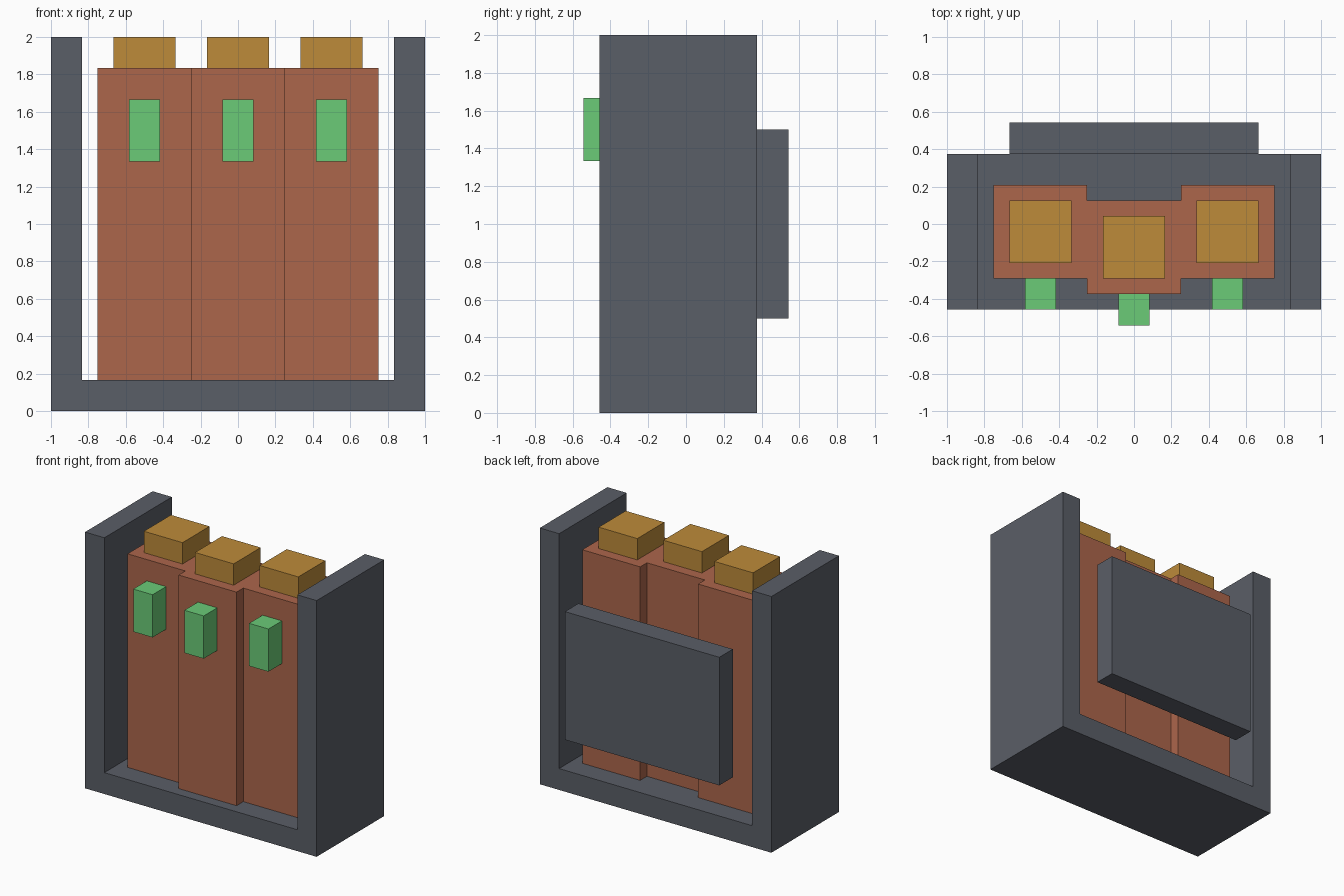
import bpy, bmesh

if "Cube" in bpy.data.objects:
    bpy.data.objects.remove(bpy.data.objects["Cube"])

U = 1 / 12  # design grid unit


def material(name, rgb):
    lin = [(c / 255 / 12.92) if c / 255 <= 0.04045 else ((c / 255 + 0.055) / 1.055) ** 2.4 for c in rgb]
    m = bpy.data.materials.new(name)
    m.diffuse_color = (*lin, 1)
    m.use_nodes = True
    m.node_tree.nodes["Principled BSDF"].inputs["Base Color"].default_value = m.diffuse_color
    return m


slate = material("slate grey", (90, 94, 103))
clay = material("clay red", (172, 102, 75))
brass = material("brass", (189, 139, 58))
green = material("indicator green", (107, 203, 119))


def finish(name, bm, mat):
    bmesh.ops.recalc_face_normals(bm, faces=bm.faces)
    mesh = bpy.data.meshes.new(name)
    bm.to_mesh(mesh)
    bm.free()
    mesh.materials.append(mat)
    obj = bpy.data.objects.new(name, mesh)
    bpy.context.collection.objects.link(obj)


def prism(name, profile, y0, y1, mat):
    """Extrude an x-z profile from y0 to y1, all in grid units."""
    bm = bmesh.new()
    face = bm.faces.new([bm.verts.new((x * U, y0 * U, z * U)) for x, z in profile])
    ext = bmesh.ops.extrude_face_region(bm, geom=[face])
    moved = [v for v in ext["geom"] if isinstance(v, bmesh.types.BMVert)]
    bmesh.ops.translate(bm, verts=moved, vec=(0, (y1 - y0) * U, 0))
    finish(name, bm, mat)


def box(name, x0, x1, y0, y1, z0, z1, mat):
    prism(name, [(x0, z0), (x1, z0), (x1, z1), (x0, z1)], y0, y1, mat)


# U-shaped holder: floor and two side walls
prism("holder_frame", [(-12, 0), (12, 0), (12, 24), (10, 24),
                       (10, 2), (-10, 2), (-10, 24), (-12, 24)], -5.5, 4.5, slate)

# Plate behind the holder
box("back_plate", -8, 8, 4.5, 6.5, 6, 18, slate)

# Three cells with top terminals and front indicators; the middle one sits forward
for side, x, y in (("left", -6, -0.5), ("middle", 0, -1.5), ("right", 6, -0.5)):
    box(side + "_cell", x - 3, x + 3, y - 3, y + 3, 2, 22, clay)
    box(side + "_terminal", x - 2, x + 2, y - 2, y + 2, 22, 24, brass)
    box(side + "_indicator", x - 1, x + 1, y - 5, y - 3, 16, 20, green)
